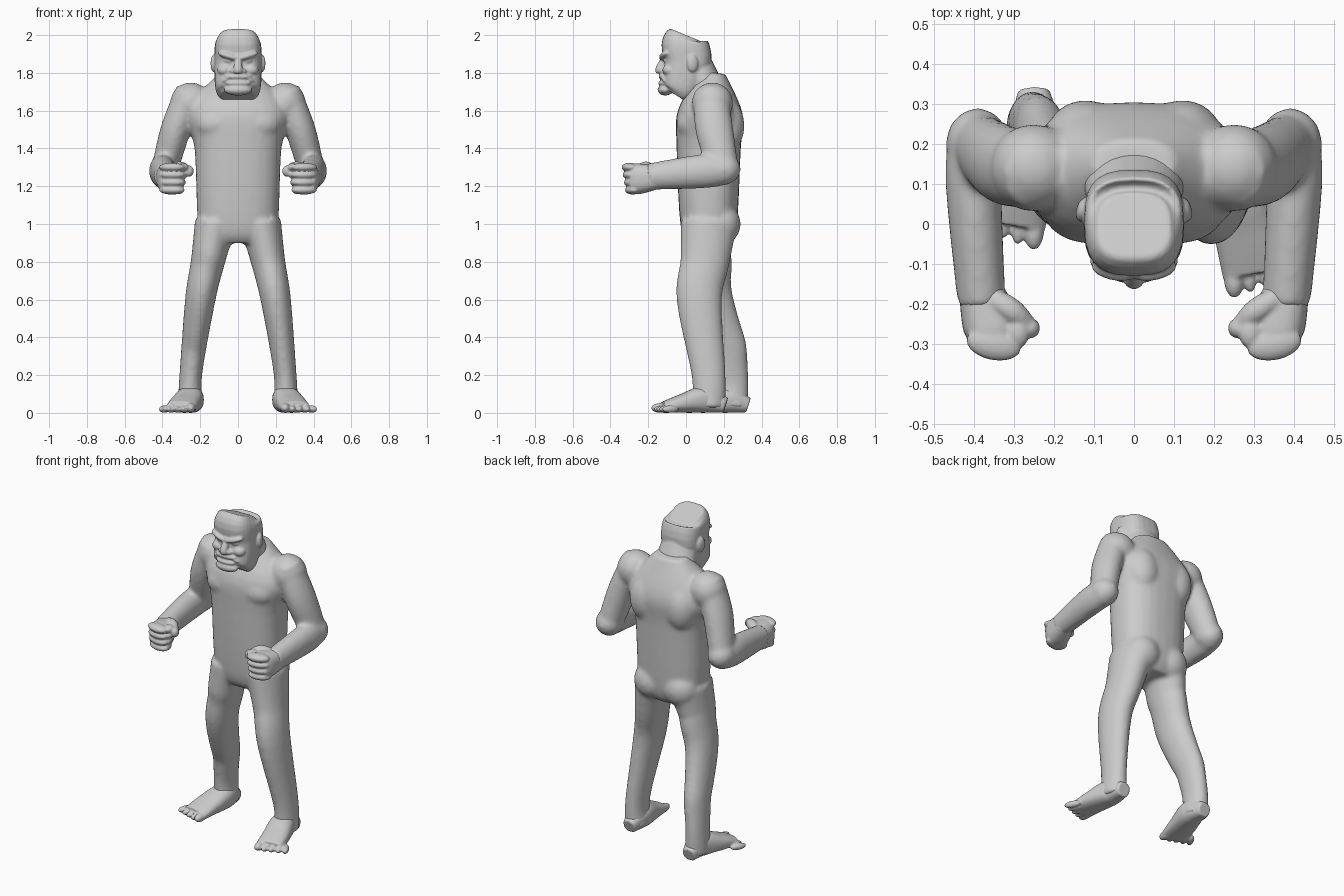
import bpy, bmesh, math
from mathutils import Vector, Matrix, Euler

cube = bpy.data.objects.get("Cube")
if cube:
    bpy.data.objects.remove(cube, do_unlink=True)

GREY = (.6, .6, .6, 1)
skin = bpy.data.materials.new("grey_skin")
skin.use_nodes = True
skin.diffuse_color = GREY
skin.node_tree.nodes["Principled BSDF"].inputs["Base Color"].default_value = GREY


def spline(keys, steps=5):
    """Smooth in-between rings through a few key rings."""
    keys = [Vector(key) for key in keys]
    rings = []
    for i in range(len(keys) - 1):
        start, end = keys[i], keys[i + 1]
        leave = (end - keys[max(i - 1, 0)]) / 2
        arrive = (keys[min(i + 2, len(keys) - 1)] - start) / 2
        for step in range(steps):
            t = step / steps
            ease = t * t * (3 - 2 * t)
            rings.append(start.lerp(end, ease) + leave * (t * (1 - t) ** 2)
                         - arrive * (t * t * (1 - t)))
    return rings + [keys[-1]]


def loft(bm, keys, power=2, sides=28):
    """Closed tube; each key ring is x, y, z, half width, half depth."""
    rings = spline(keys)
    centres = [Vector(ring[:3]) for ring in rings]
    last = len(rings) - 1
    loops = []
    for i, ring in enumerate(rings):
        along = (centres[min(i + 1, last)] - centres[max(i - 1, 0)]).normalized()
        across = (Vector((1, 0, 0)) - along * along.x).normalized()
        deep = along.cross(across)
        loop = []
        for k in range(sides):
            angle = math.tau * k / sides
            c, s = math.cos(angle), math.sin(angle)
            wide = math.copysign(abs(c) ** (2 / power), c) * ring[3]
            thick = math.copysign(abs(s) ** (2 / power), s) * ring[4]
            loop.append(bm.verts.new(centres[i] + across * wide + deep * thick))
        loops.append(loop)
    for low, high in zip(loops, loops[1:]):
        for k in range(sides):
            n = (k + 1) % sides
            bm.faces.new((low[k], low[n], high[n], high[k]))
    bm.faces.new(loops[0][::-1])
    bm.faces.new(loops[-1])


def blob(bm, centre, radii, tilt=0, turn=0):
    """Ellipsoid, tilted in the front plane and turned about the vertical."""
    spin = Euler((0, math.radians(tilt), math.radians(turn))).to_matrix().to_4x4()
    place = Matrix.Translation(centre) @ spin @ Matrix.Diagonal((*radii, 1))
    bmesh.ops.create_uvsphere(bm, u_segments=20, v_segments=12, radius=1, matrix=place)


def add_mirrored(bm):
    """Copy everything so far to the other side."""
    copied = bmesh.ops.duplicate(bm, geom=bm.verts[:] + bm.edges[:] + bm.faces[:])
    verts = [item for item in copied["geom"] if isinstance(item, bmesh.types.BMVert)]
    bmesh.ops.scale(bm, vec=(-1, 1, 1), verts=verts)


def finish(name, bm, voxel, softness):
    """Fuse the overlapping volumes into one smooth skin."""
    bmesh.ops.recalc_face_normals(bm, faces=bm.faces)
    mesh = bpy.data.meshes.new(name)
    bm.to_mesh(mesh)
    bm.free()
    mesh.materials.append(skin)
    mesh.shade_smooth()
    part = bpy.data.objects.new(name, mesh)
    bpy.context.collection.objects.link(part)
    fuse = part.modifiers.new("Fuse", "REMESH")
    fuse.mode = "VOXEL"
    fuse.voxel_size = voxel
    fuse.use_smooth_shade = True
    soften = part.modifiers.new("Soften", "SMOOTH")
    soften.iterations = softness


def trail(height):
    """How far the right leg lags behind the left at a given height."""
    return .12 * min(1, max(0, 1.7 - 2 * height))


# Arms, shoulders and muscle masses, then the torso between them
bm = bmesh.new()
loft(bm, keys=[(.25, .13, 1.7, .08, .09), (.33, .15, 1.5, .08, .1), (.39, .2, 1.28, .07, .08)])
loft(bm, keys=[(.39, .23, 1.28, .07, .07), (.4, .1, 1.28, .07, .09), (.38, -.2, 1.25, .06, .07)])
blob(bm, centre=(.39, .2, 1.29), radii=(.08, .09, .08))     # elbow
blob(bm, centre=(.25, .14, 1.64), radii=(.11, .11, .11))    # shoulder
blob(bm, centre=(.11, .04, 1.53), radii=(.12, .09, .09))    # chest
blob(bm, centre=(.12, .22, 1.52), radii=(.1, .09, .14))     # shoulder blade
blob(bm, centre=(.1, .19, 1), radii=(.11, .1, .11))         # buttock
add_mirrored(bm)
loft(bm, power=2.4, keys=[(0, .12, .9, .15, .11), (0, .12, 1, .21, .15), (0, .12, 1.4, .23, .17),
                          (0, .13, 1.6, .27, .17), (0, .15, 1.8, .1, .06)])

# Legs: the left steps forward, the right trails
leg = [(.12, .12, 1, .11, .15), (.16, .1, .8, .09, .13), (.2, .07, .6, .08, .12),
       (.25, .12, .2, .06, .09), (.25, .12, 0.03, .07, .09)]
loft(bm, leg)
loft(bm, [(-x, y + trail(z), z, wide, deep) for x, y, z, wide, deep in spline(leg)])
finish("body", bm, voxel=.012, softness=8)

# Feet with five splayed toes
for name, side, back in (("left_foot", 1, 0), ("right_foot", -1, trail(0))):
    bm = bmesh.new()
    loft(bm, power=2.4, keys=[(side * x, y + back, height, wide, height) for x, y, height, wide in
                              [(.25, .21, .04, .04), (.25, .1, .07, .07),
                               (.28, -.02, .05, .08), (.3, -.12, .03, .08)]])
    for toe in range(5):
        size = .02 if toe else .026
        blob(bm, centre=(side * (.25 + .035 * toe), back - .135 + .013 * toe, size),
             radii=(size, .05, size), turn=side * 7 * toe)
    finish(name, bm, voxel=.006, softness=4)

# Fists: curled fingers stacked below a thumb
bm = bmesh.new()
loft(bm, power=2.6, keys=[(.39, -.14, 1.25, .05, .06), (.36, -.24, 1.24, .07, .08),
                          (.35, -.29, 1.24, .06, .08)])
for finger in range(4):
    height = 1.3 - .04 * finger
    blob(bm, centre=(.35, -.3 + .006 * finger, height), radii=(.07, .04, .024), turn=12)
    blob(bm, centre=(.29 + .008 * finger, -.27, height), radii=(.03, .04, .022))
loft(bm, keys=[(.35, -.19, 1.29, .03, .03), (.3, -.22, 1.3, .03, .03), (.25, -.27, 1.27, .02, .02)])
blob(bm, centre=(.26, -.26, 1.28), radii=(.026, .026, .03))
add_mirrored(bm)
finish("fists", bm, voxel=.006, softness=3)

# Paired face features, then the blocky skull on a leaning neck
bm = bmesh.new()
blob(bm, centre=(.05, -.115, 1.89), radii=(.06, .026, .017), tilt=-16, turn=12)    # brow
blob(bm, centre=(.05, -.1, 1.862), radii=(.026, .02, .01), tilt=-10)               # eye
blob(bm, centre=(.07, -.09, 1.815), radii=(.04, .035, .03))                        # cheek
blob(bm, centre=(.025, -.125, 1.81), radii=(.02, .02, .015))                       # nostril
blob(bm, centre=(.055, -.105, 1.77), radii=(.035, .025, .014), tilt=28)            # mouth corner
blob(bm, centre=(.13, .035, 1.85), radii=(.014, .03, .045), turn=12)               # ear
add_mirrored(bm)
blob(bm, centre=(0, -.115, 1.885), radii=(.03, .02, .02))      # brow bridge
blob(bm, centre=(0, -.12, 1.78), radii=(.07, .025, .017))      # upper lip
blob(bm, centre=(0, -.12, 1.745), radii=(.066, .027, .015))    # lower lip
blob(bm, centre=(0, -.11, 1.71), radii=(.075, .04, .03))       # chin
loft(bm, keys=[(0, -.11, 1.885, .016, .016), (0, -.14, 1.82, .024, .022), (0, -.14, 1.8, .02, .015)])
loft(bm, power=2.8, keys=[(0, -.05, 1.68, .09, .06), (0, -.03, 1.72, .12, .1), (0, .01, 1.86, .125, .125),
                          (0, -.01, 1.96, .12, .12), (0, 0, 2, .09, .085)])
loft(bm, keys=[(0, .14, 1.66, .14, .09), (0, .05, 1.84, .11, .09)])
finish("head", bm, voxel=.006, softness=3)
